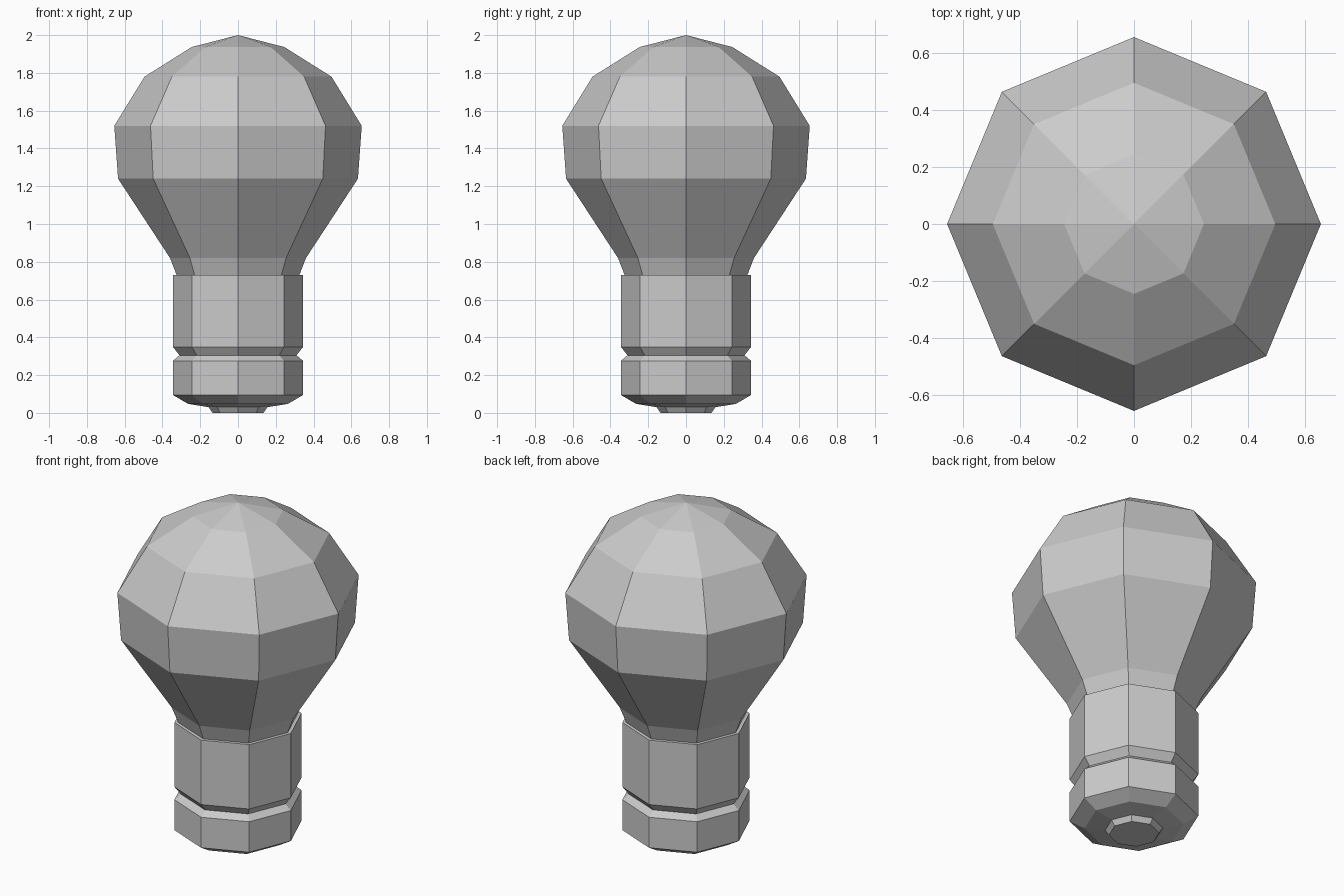
import bpy, bmesh
from math import cos, sin, pi

if "Cube" in bpy.data.objects:
    bpy.data.objects.remove(bpy.data.objects["Cube"])

SIDES = 8


def lathe(name, profile):
    """Revolve (radius, z) points around z, closing both ends."""
    bm = bmesh.new()
    rings = []
    for r, z in profile:
        if r == 0:
            rings.append([bm.verts.new((0, 0, z))])
        else:
            rings.append([bm.verts.new((r * cos(2 * pi * i / SIDES), r * sin(2 * pi * i / SIDES), z))
                          for i in range(SIDES)])
    for a, b in zip(rings, rings[1:]):
        for i in range(SIDES):
            j = (i + 1) % SIDES
            if len(b) == 1:
                bm.faces.new((a[i], a[j], b[0]))
            else:
                bm.faces.new((a[i], a[j], b[j], b[i]))
    for ring in (rings[0], rings[-1]):
        if len(ring) > 1:
            bm.faces.new(ring)
    bmesh.ops.recalc_face_normals(bm, faces=bm.faces)
    mesh = bpy.data.meshes.new(name)
    bm.to_mesh(mesh)
    bm.free()
    obj = bpy.data.objects.new(name, mesh)
    bpy.context.collection.objects.link(obj)
    return obj


# Grooved socket base with contact tip, stepping in to the glass bulb
lathe("light_bulb", [
    (0.135, 0), (0.155, 0.03), (0.265, 0.048), (0.345, 0.095),
    (0.345, 0.275), (0.31, 0.305), (0.345, 0.35), (0.345, 0.73),
    (0.325, 0.73), (0.36, 0.82), (0.635, 1.24), (0.655, 1.52),
    (0.495, 1.78), (0.245, 1.937), (0, 2.0),
])
